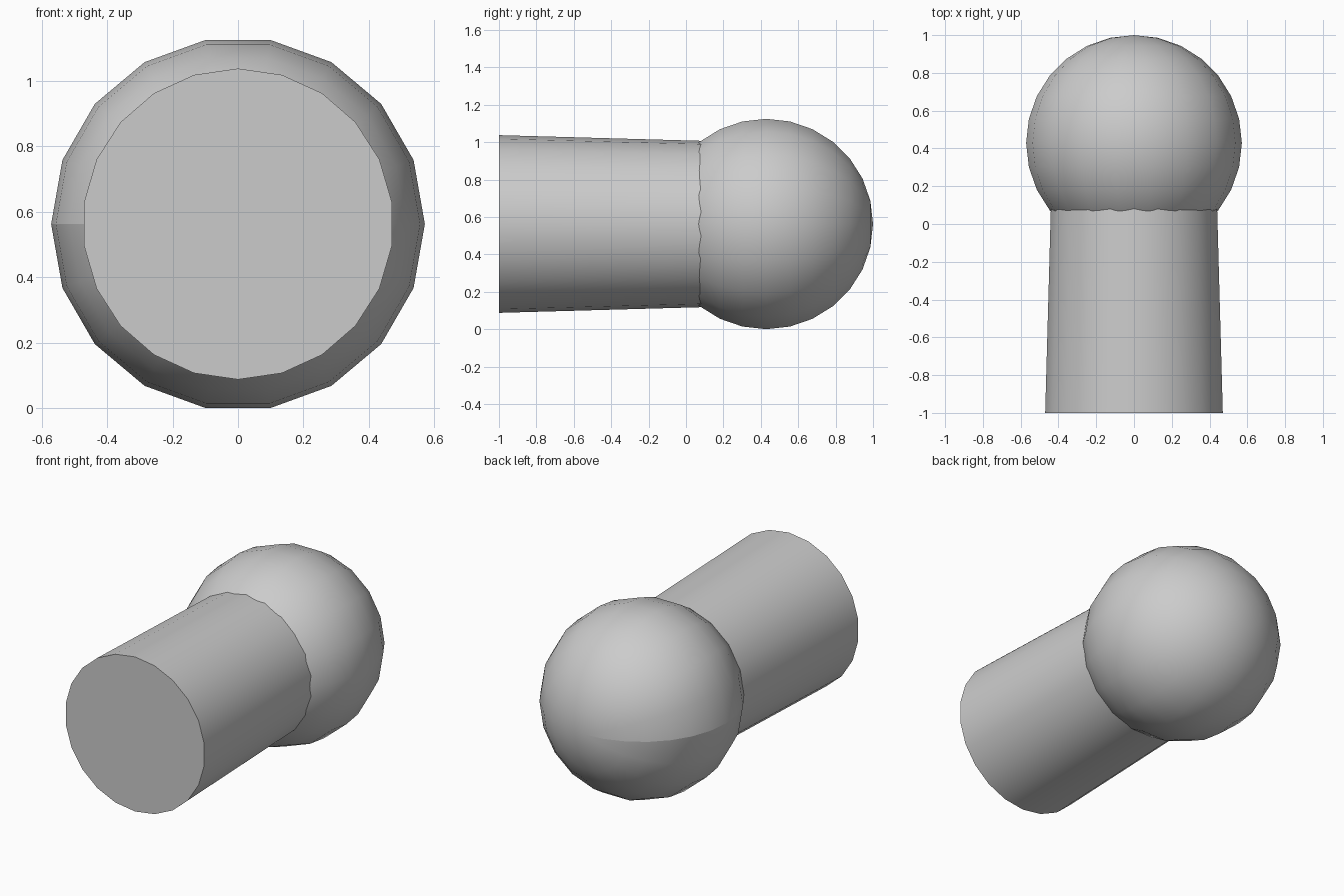
import bpy, bmesh
from math import sin, cos, pi, radians
from mathutils import Vector

cube = bpy.data.objects.get("Cube")
if cube:
    bpy.data.objects.remove(cube)

grey = bpy.data.materials.new("plain grey")
grey.use_nodes = True
colour = (0.6, 0.6, 0.6, 1)
grey.diffuse_color = colour
grey.node_tree.nodes["Principled BSDF"].inputs["Base Color"].default_value = colour

AXIS_Z = 0.5625


def lathe(name, profile, segments, start, seam=False):
    """Turn (radius, y) points around the lengthwise axis, closing both ends."""
    bm = bmesh.new()
    rings = []
    for radius, y in profile:
        ring = []
        count = segments if radius > 1e-4 else 1
        for i in range(count):
            a = start + 2 * pi * i / segments
            ring.append(bm.verts.new((radius * cos(a), y, AXIS_Z + radius * sin(a))))
        rings.append(ring)
    for low, high in zip(rings, rings[1:]):
        for i in range(segments):
            j = i + 1
            corners = [low[i % len(low)], low[j % len(low)],
                       high[j % len(high)], high[i % len(high)]]
            bm.faces.new(list(dict.fromkeys(corners)))
    for ring in (rings[0], rings[-1]):
        if len(ring) > 1:
            bm.faces.new(ring)
    bmesh.ops.recalc_face_normals(bm, faces=bm.faces)
    mesh = bpy.data.meshes.new(name)
    bm.to_mesh(mesh)
    bm.free()
    mesh.materials.append(grey)
    obj = bpy.data.objects.new(name, mesh)
    bpy.context.collection.objects.link(obj)
    bpy.ops.object.select_all(action='DESELECT')
    obj.select_set(True)
    bpy.context.view_layer.objects.active = obj
    bpy.ops.object.shade_smooth_by_angle(angle=radians(35))
    # Shading seam running pole to pole on the -x side
    if seam:
        for edge in mesh.edges:
            ends = [mesh.vertices[v].co for v in edge.vertices]
            if all(abs(c.z - AXIS_Z) < 1e-4 and c.x < 1e-4 for c in ends):
                edge.use_edge_sharp = True
    return obj


# Ball at the back
R, CY, RINGS = 0.571, 0.429, 14
ball = [(R * sin(pi * k / RINGS), CY - R * cos(pi * k / RINGS)) for k in range(RINGS + 1)]
lathe("ball", ball, 18, pi, seam=True)

# Slightly tapered shaft reaching into the ball
lathe("shaft", [(0.475, -1.0), (0.435, 0.43)], 22, pi / 2)
